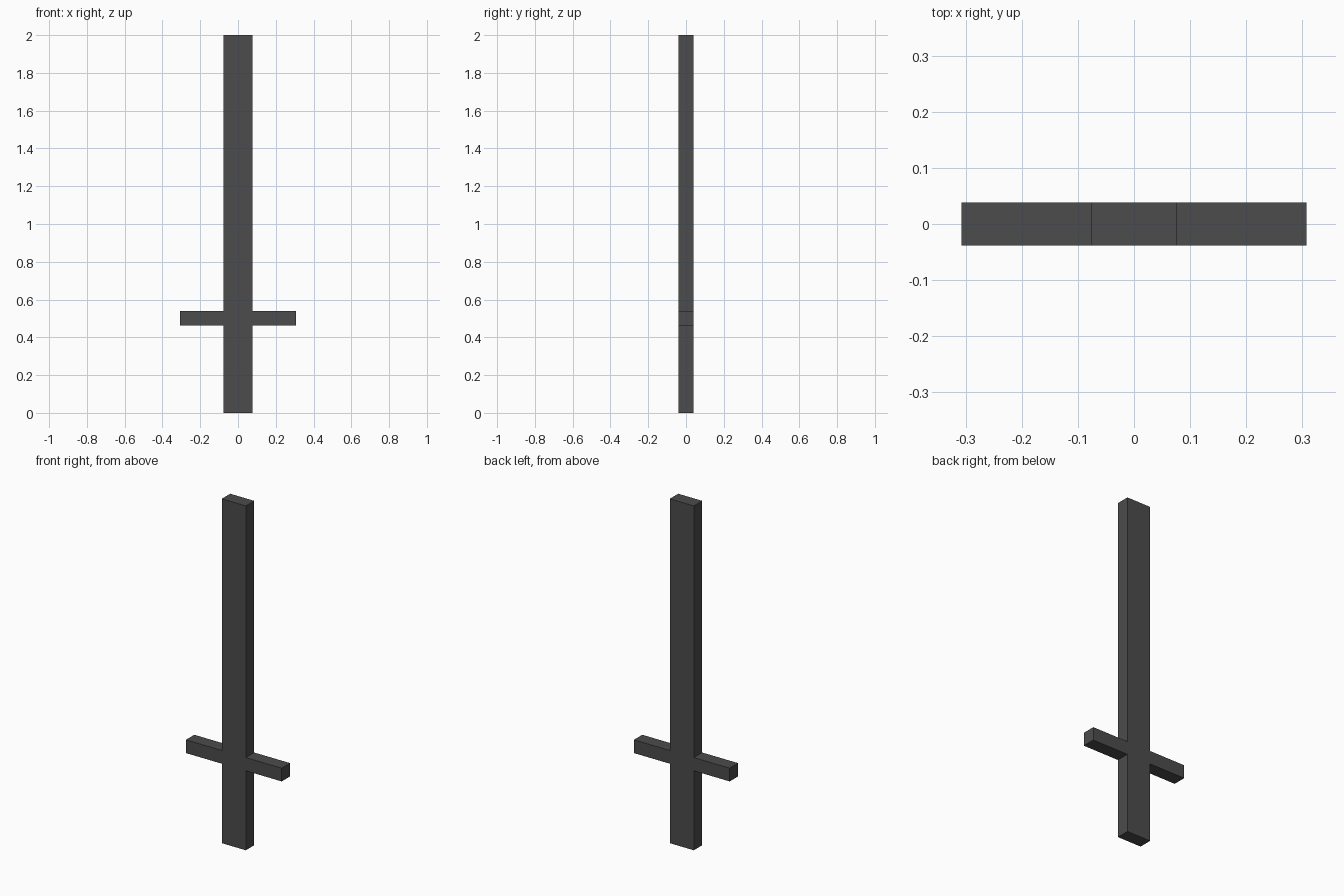
import bpy

cube = bpy.data.objects.get("Cube")
if cube:
    bpy.data.objects.remove(cube, do_unlink=True)

U = 2 / 26  # the sword is 26 units tall and one unit thick

# Single dark grey material
grey = bpy.data.materials.new("dark_grey")
grey.use_nodes = True
colour = (0.072, 0.072, 0.072, 1)
grey.diffuse_color = colour
bsdf = next(n for n in grey.node_tree.nodes if n.type == "BSDF_PRINCIPLED")
bsdf.inputs["Base Color"].default_value = colour


def bar(name, width, z0, z1):
    """Centred box, sizes in units, spanning z0 to z1."""
    bpy.ops.mesh.primitive_cube_add(size=1, location=(0, 0, (z0 + z1) / 2 * U))
    ob = bpy.context.object
    ob.name = name
    ob.scale = (width * U, U, (z1 - z0) * U)
    bpy.ops.object.transform_apply(location=False, rotation=False, scale=True)
    ob.data.materials.append(grey)
    return ob


# Grip, crossguard and blade stacked end to end
bar("grip", 2, 0, 6)
bar("crossguard", 8, 6, 7)
bar("blade", 2, 7, 26)
